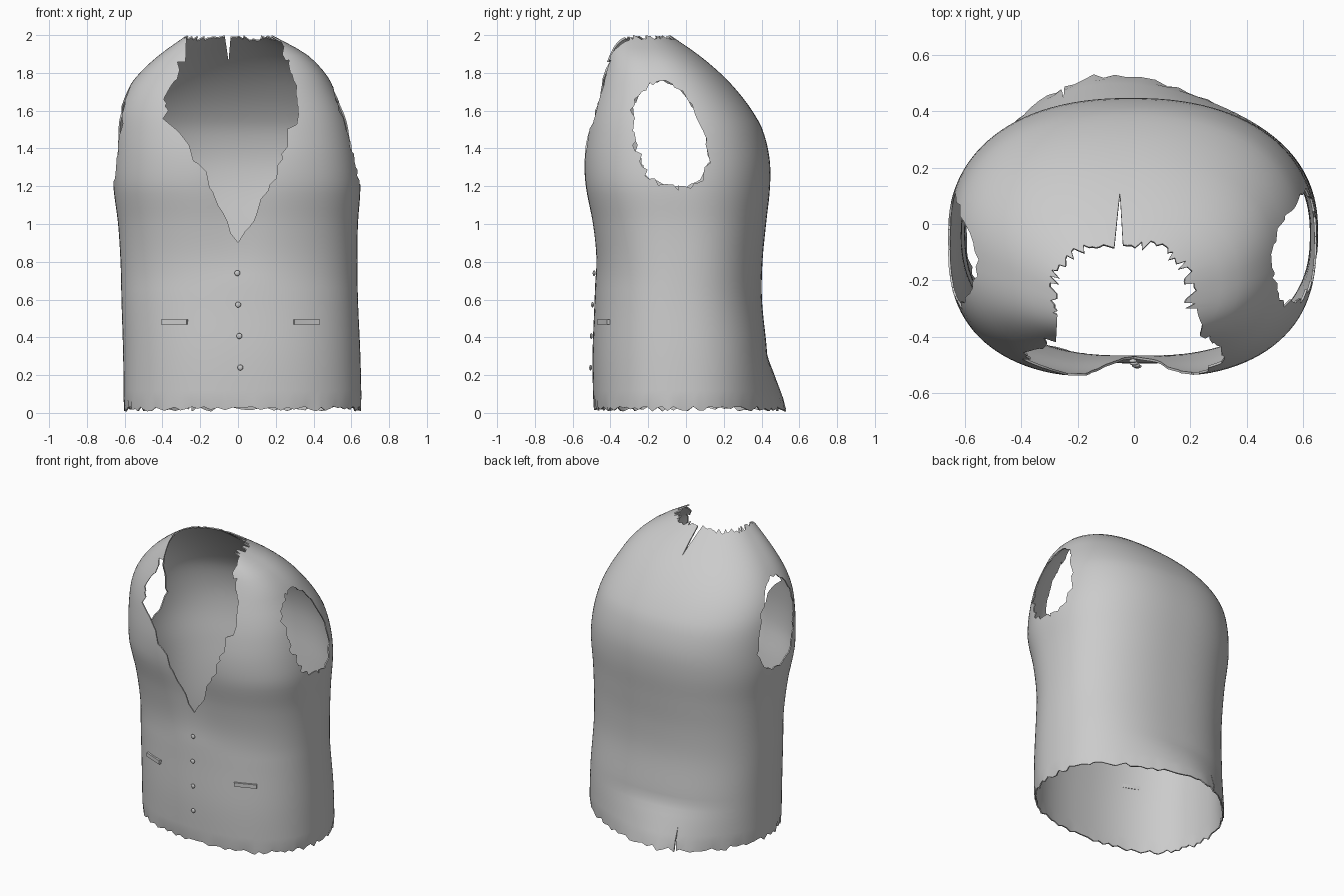
import bpy, bmesh, math, random
from mathutils import Vector

if "Cube" in bpy.data.objects:
    bpy.data.objects.remove(bpy.data.objects["Cube"])

random.seed(4)

def material(name, value):
    m = bpy.data.materials.new(name)
    m.diffuse_color = (value, value, value, 1)
    m.use_nodes = True
    m.node_tree.nodes["Principled BSDF"].inputs["Base Color"].default_value = m.diffuse_color
    return m

CLOTH = material("grey cloth", 0.6)

# Torso profile: z, left x, right x, front y, back y
ROWS = [
    (0.00, -.605, .655, -.490, .430), (0.30, -.608, .648, -.495, .430),
    (0.60, -.617, .635, -.484, .402), (0.80, -.622, .632, -.480, .405),
    (1.00, -.635, .635, -.505, .424), (1.20, -.660, .648, -.545, .445),
    (1.35, -.662, .635, -.552, .442), (1.50, -.655, .605, -.538, .405),
    (1.60, -.638, .570, -.520, .350), (1.70, -.595, .520, -.495, .275),
    (1.80, -.520, .460, -.465, .180), (1.90, -.410, .360, -.438, .060),
    (2.00, -.270, .180, -.415, -.085)]

def section(z):
    """Smooth (Hermite) interpolation of the profile rows."""
    n = len(ROWS)
    i = max(k for k in range(n - 1) if ROWS[k][0] <= z or k == 0)
    z0, z1 = ROWS[i][0], ROWS[i + 1][0]
    t = (z - z0) / (z1 - z0)

    def slope(k, c):
        a, b = ROWS[max(k - 1, 0)], ROWS[min(k + 1, n - 1)]
        return (b[c] - a[c]) / (b[0] - a[0]) * (z1 - z0)
    return [(2*t**3 - 3*t**2 + 1) * ROWS[i][c] + (t**3 - 2*t**2 + t) * slope(i, c)
            + (3*t**2 - 2*t**3) * ROWS[i + 1][c] + (t**3 - t**2) * slope(i + 1, c)
            for c in range(1, 5)]

def surface(a, z):
    """Point on the torso at angle a (0 = +x) and height z."""
    xl, xr, yf, yb = section(z)
    cx, cy = (xl + xr) / 2, (yf + yb) / 2
    c, s = math.cos(a), math.sin(a)
    chest = min(max((z - 0.7) / 0.5, 0), 1)     # fuller front corners towards the chest
    n = 2.3 if s > 0 else 2.3 + 0.3 * chest
    x = cx + (xr - xl) / 2 * math.copysign(abs(c) ** (2 / n), c)
    y = cy + (yb - yf) / 2 * math.copysign(abs(s) ** (2 / n), s)
    if s < 0:                                   # slight hollow between the chest sides
        y += 0.03 * chest * math.exp(-(x / 0.16) ** 2) * -s
    elif z < 0.3:                               # flared tail at the back hem
        y += 0.12 * (1 - z / 0.3) * math.exp(-((x + 0.13) / 0.38) ** 2) * s
    return Vector((x, y, z))

def front_point(x, z):
    return min((surface(math.pi * (1 + k / 400), z) for k in range(401)),
               key=lambda p: abs(p.x - x))

def new_object(name, bm, mat=None):
    me = bpy.data.meshes.new(name)
    bm.to_mesh(me)
    bm.free()
    ob = bpy.data.objects.new(name, me)
    bpy.context.collection.objects.link(ob)
    if mat:
        me.materials.append(mat)
    return ob

# Vest shell, with frayed hem and collar rings
SEG, LEV = 112, 50
bm = bmesh.new()
rings = []
for i in range(LEV + 1):
    ring = []
    for j in range(SEG):
        z = 0.04 + 1.93 * i / LEV
        if i == 0:
            z = random.uniform(0.008, 0.035)
        elif i == LEV:
            z = random.uniform(1.975, 2.0)
        p = surface(2 * math.pi * j / SEG, z)
        if i == 0:
            p.x *= random.uniform(0.98, 1.0)
            p.y *= random.uniform(0.98, 1.0)
        ring.append(bm.verts.new(p))
    rings.append(ring)
for lo, hi in zip(rings, rings[1:]):
    for j in range(SEG):
        k = (j + 1) % SEG
        bm.faces.new((lo[j], lo[k], hi[k], hi[j]))
vest = new_object("vest_body", bm, CLOTH)
thick = vest.modifiers.new("thickness", 'SOLIDIFY')
thick.thickness, thick.offset = 0.008, -1

def ragged(points, steps, amount):
    """Subdivide a closed outline and jitter it into a frayed edge."""
    out = []
    for p, q in zip(points, points[1:] + points[:1]):
        p, q = Vector(p), Vector(q)
        for s in range(steps):
            v = p.lerp(q, s / steps)
            out.append(v + Vector((random.uniform(-1, 1), random.uniform(-1, 1))) * amount)
    return out

cutters = []

def cutter(name, outline, axis, start, end):
    """Prism from a 2D outline: axis 'y' uses x,z points, axis 'x' uses y,z points."""
    bm = bmesh.new()
    place = (lambda p, d: (p[0], d, p[1])) if axis == 'y' else (lambda p, d: (d, p[0], p[1]))
    a = [bm.verts.new(place(p, start)) for p in outline]
    b = [bm.verts.new(place(p, end)) for p in outline]
    bm.faces.new(a)
    bm.faces.new(b[::-1])
    for i in range(len(a)):
        k = (i + 1) % len(a)
        bm.faces.new((a[i], b[i], b[k], a[k]))
    bmesh.ops.recalc_face_normals(bm, faces=bm.faces)
    ob = new_object(name, bm)
    ob.hide_render = True
    cut = vest.modifiers.new(name, 'BOOLEAN')
    cut.operation, cut.solver, cut.object = 'DIFFERENCE', 'EXACT', ob
    cutters.append(ob)

# V neck
NECK = [(0, .92), (.10, 1.07), (.20, 1.26), (.25, 1.40), (.31, 1.58), (.325, 1.69),
        (.29, 1.81), (.24, 1.90), (.18, 2.10), (-.23, 2.10), (-.28, 1.90), (-.34, 1.78),
        (-.38, 1.66), (-.38, 1.57), (-.30, 1.47), (-.20, 1.31), (-.10, 1.11)]
cutter("neck_cutter", ragged(NECK, 4, 0.018), 'y', -1, -0.30)

# Armholes
ARM = [(-.20, 1.74), (-.12, 1.76), (-.02, 1.70), (.06, 1.59), (.105, 1.46), (.115, 1.33),
       (.08, 1.24), (.01, 1.20), (-.05, 1.19), (-.14, 1.22), (-.21, 1.25), (-.23, 1.33),
       (-.27, 1.42), (-.29, 1.50), (-.28, 1.61), (-.25, 1.68)]
for name, a, b in (("right", 0.25, 1), ("left", -1, -0.25)):
    cutter(name + "_armhole_cutter", ragged(ARM, 3, 0.015), 'x', a, b)

# Torn notch at the nape and slit in the back hem
cutter("nape_cutter", [(-.085, 2.1), (-.05, 1.86), (-.03, 2.1)], 'y', -0.2, 0.5)
cutter("vent_cutter", [(-.265, -.1), (-.25, .17), (-.245, -.1)], 'y', 0.2, 1)

# Bake the modifiers and drop the cutters
deps = bpy.context.evaluated_depsgraph_get()
baked = bpy.data.meshes.new_from_object(vest.evaluated_get(deps))
vest.modifiers.clear()
vest.data = baked
for c in cutters:
    bpy.data.objects.remove(c)

# Buttons
for i, z in enumerate((0.74, 0.573, 0.407, 0.24)):
    x = 0.005 * i
    bm = bmesh.new()
    bmesh.ops.create_uvsphere(bm, u_segments=16, v_segments=10, radius=0.015)
    bmesh.ops.scale(bm, vec=(1, 0.5, 1), verts=bm.verts)
    bmesh.ops.translate(bm, vec=front_point(x, z) + Vector((0, -0.01, 0)), verts=bm.verts)
    new_object("button_%d" % (i + 1), bm, CLOTH)

# Pocket welts
for side, x in (("left", -0.335), ("right", 0.36)):
    p = front_point(x, 0.482)
    a, b = front_point(x - 0.06, 0.482), front_point(x + 0.06, 0.482)
    bm = bmesh.new()
    bmesh.ops.create_cube(bm, size=1)
    bmesh.ops.scale(bm, vec=(0.145, 0.022, 0.026), verts=bm.verts)
    ob = new_object(side + "_pocket", bm, CLOTH)
    ob.location = p
    ob.rotation_euler.z = math.atan2(b.y - a.y, b.x - a.x)

# Smooth cloth and buttons, keeping cut edges crisp
for ob in bpy.context.scene.objects:
    ob.select_set(True)
bpy.context.view_layer.objects.active = vest
bpy.ops.object.shade_smooth_by_angle(angle=math.radians(40))
